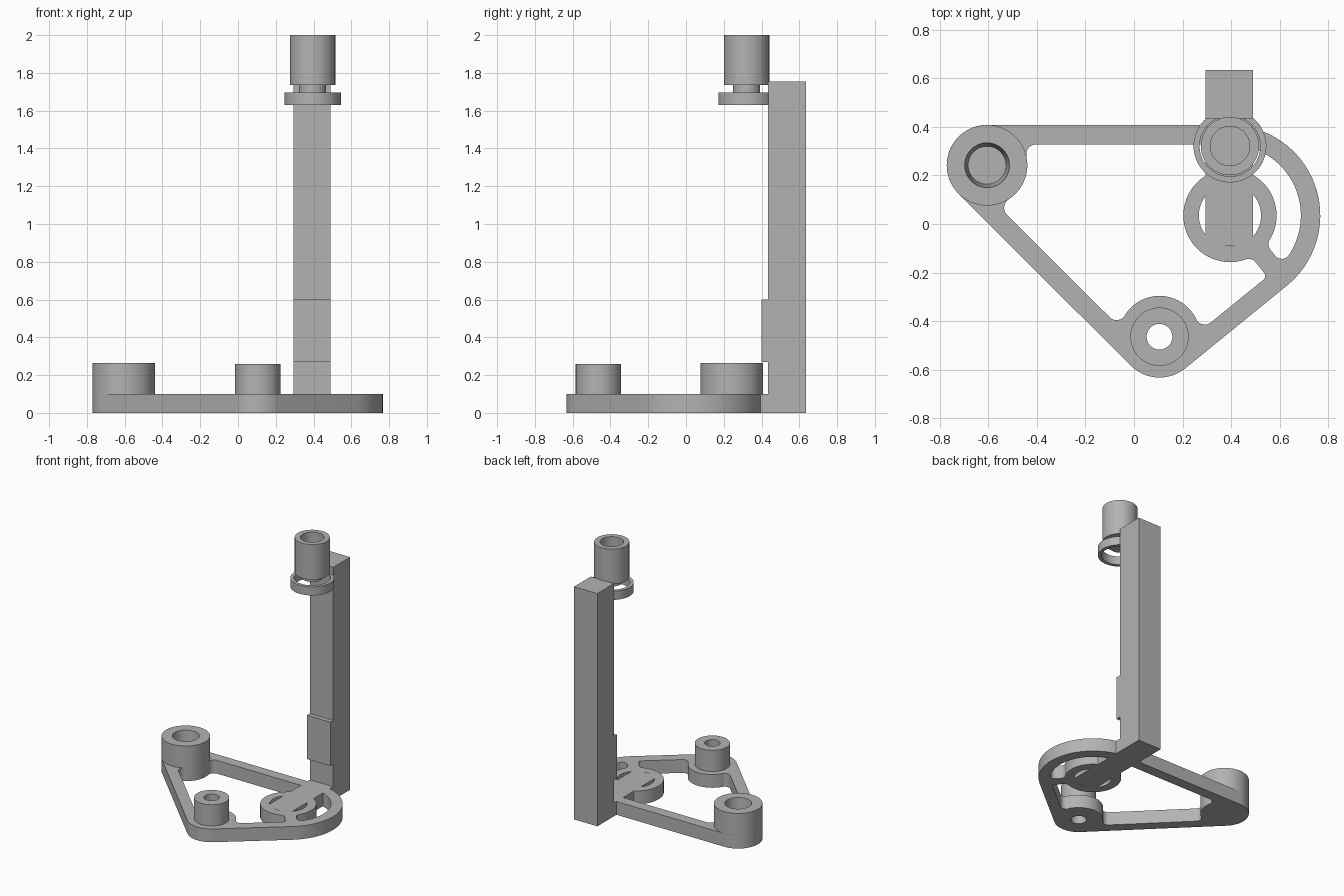
import bpy, bmesh, math
from mathutils import Vector, geometry

cube = bpy.data.objects.get("Cube")
if cube:
    bpy.data.objects.remove(cube, do_unlink=True)

grey = bpy.data.materials.new("plain_grey")
grey.use_nodes = True
COLOUR = (0.45, 0.45, 0.45, 1)
grey.diffuse_color = COLOUR
grey.node_tree.nodes["Principled BSDF"].inputs["Base Color"].default_value = COLOUR


def finish(name, bm):
    bmesh.ops.recalc_face_normals(bm, faces=bm.faces)
    mesh = bpy.data.meshes.new(name)
    bm.to_mesh(mesh)
    bm.free()
    mesh.materials.append(grey)
    ob = bpy.data.objects.new(name, mesh)
    bpy.context.collection.objects.link(ob)
    bpy.ops.object.select_all(action='DESELECT')
    ob.select_set(True)
    bpy.context.view_layer.objects.active = ob
    bpy.ops.object.shade_smooth_by_angle(angle=math.radians(30))
    return ob


def extrude(bm, offset):
    out = bmesh.ops.extrude_face_region(bm, geom=bm.faces[:])
    moved = [g for g in out["geom"] if isinstance(g, bmesh.types.BMVert)]
    bmesh.ops.translate(bm, verts=moved, vec=offset)


def lathe(name, centre, profile, segments=64):
    """Closed (radius, height) profile turned about a vertical axis."""
    bm = bmesh.new()
    rings = []
    for i in range(segments):
        a = math.tau * i / segments
        rings.append([bm.verts.new((centre.x + r * math.cos(a), centre.y + r * math.sin(a), z))
                      for r, z in profile])
    n = len(profile)
    for i in range(segments):
        p, q = rings[i], rings[(i + 1) % segments]
        for j in range(n):
            k = (j + 1) % n
            bm.faces.new((p[j], q[j], q[k], p[k]))
    bmesh.ops.remove_doubles(bm, verts=bm.verts, dist=1e-5)
    return finish(name, bm)


def arc(c, r, a0, a1, step=0.09):
    n = max(2, math.ceil(abs(a1 - a0) / step))
    return [c + r * Vector((math.cos(a0 + (a1 - a0) * i / n), math.sin(a0 + (a1 - a0) * i / n)))
            for i in range(n + 1)]


def disc(c, r):
    return arc(c, r, 0, math.tau)[:-1]


def angle(v):
    return math.atan2(v.y, v.x)


# Base layout: three round corners joined by tangent edges
A, B, C = Vector((-0.605, 0.242)), Vector((0.105, -0.464)), Vector((0.395, 0.035))
corners = [(A, 0.166), (B, 0.168), (C, 0.372)]
BAND, RING = 0.08, 0.192
edges = []
for i in range(3):
    (c0, r0), (c1, r1) = corners[i], corners[(i + 1) % 3]
    d = c1 - c0
    u = d.normalized()
    k = (r0 - r1) / d.length
    n = u * k + Vector((u.y, -u.x)) * math.sqrt(1 - k * k)
    edges.append((c0 + n * (r0 - BAND), Vector((-n.y, n.x)), n))


def outline(inset):
    pts = []
    for i, (c, r) in enumerate(corners):
        a0, a1 = angle(edges[i - 1][2]), angle(edges[i][2])
        pts += arc(c, r - inset, a0, a0 + (a1 - a0) % math.tau)
    return pts


def fillet(c, r, s, p, u, n, f, side):
    """Web between a circle and a line; s is -1 inside the circle, +1 outside."""
    dl = (p - c).dot(n)
    F = c + n * (dl + f) + u * side * math.sqrt((r + s * f) ** 2 - (dl + f) ** 2)
    corner = c + n * dl + u * side * math.sqrt(r * r - dl * dl)
    t1, t2 = c + (F - c).normalized() * r, F - n * f
    a0, a1 = angle(t1 - F), angle(t2 - F)
    a1 = a0 + (a1 - a0 + math.pi) % math.tau - math.pi
    web = arc(F, f, a0, a1, 0.15)
    return [F + (t1 - F) * 1.2] + web + [F + (t2 - F) * 1.2, F + (corner - F) * 1.15]


X0, X1 = 0.295, 0.49
POST_FRONT, POST_BACK = 0.435, 0.635
base_bar = [Vector((X0, -0.09)), Vector((X1, -0.09)),
            Vector((X1, POST_FRONT)), Vector((X0, POST_FRONT))]

# Strut from the slotted ring to the rim
sn = edges[1][2]
sv = Vector((-sn.y, sn.x))
strut = [C + sn * a + sv * b for a, b in
         ((0.16, -0.04), (0.33, -0.04), (0.33, 0.04), (0.16, 0.04))]

solids = [disc(A, 0.166), disc(B, 0.168), base_bar, strut]
for c, e, side in ((A, 0, 1), (B, 0, -1), (B, 1, 1), (A, 2, -1)):
    p, u, n = edges[e]
    solids.append(fillet(c, 0.167, 1, p, u, -n, 0.04, side))
for k in (-1, 1):
    p, n = C + sv * 0.04 * k, sv * k
    solids.append(fillet(C, RING, 1, p, sn, n, 0.035, 1))
rim = corners[2][1] - BAND
solids.append(fillet(C, rim, -1, C + sv * 0.04, sn, sv, 0.035, 1))
solids.append(fillet(C + sn * (rim - 20), 20, -1, C - sv * 0.04, sn, -sv, 0.02, 1))

# Plane regions: rim, opening, ring, ring hole, bore, then the solid pieces
regions = [outline(0), outline(BAND), disc(C, RING), disc(C, 0.128), disc(B, 0.053)] + solids
points, faces = [], []
for poly in regions:
    area = sum(a.cross(b) for a, b in zip(poly, poly[1:] + poly[:1]))
    if area < 0:
        poly = poly[::-1]
    faces.append(list(range(len(points), len(points) + len(poly))))
    points += poly
cdt = geometry.delaunay_2d_cdt(points, [], faces, 0, 1e-5)


def keep(ids):
    if 4 in ids:
        return False
    rim_part = 0 in ids and 1 not in ids
    ring_part = 2 in ids and 3 not in ids
    return rim_part or ring_part or any(i > 4 for i in ids)


bm = bmesh.new()
vs = [bm.verts.new((p.x, p.y, 0)) for p in cdt[0]]
for f, ids in zip(cdt[2], cdt[5]):
    if keep(ids):
        bm.faces.new([vs[i] for i in f])
bmesh.ops.delete(bm, geom=[v for v in bm.verts if not v.link_faces], context='VERTS')
extrude(bm, (0, 0, 0.1))
finish("base_frame", bm)

# Bosses on the base
lathe("large_boss", A, [(0.166, 0.1), (0.166, 0.265), (0.092, 0.265), (0.078, 0.1)])
lathe("small_boss", B, [(0.12, 0.1), (0.12, 0.26), (0.053, 0.26), (0.053, 0.1)])

# Upright post with a raised pad on its front
bm = bmesh.new()
side = [(POST_FRONT, 0), (POST_BACK, 0), (POST_BACK, 1.755), (POST_FRONT, 1.755),
        (POST_FRONT, 0.6), (0.4, 0.6), (0.4, 0.27), (POST_FRONT, 0.27)]
bm.faces.new([bm.verts.new((X0, y, z)) for y, z in side])
extrude(bm, (X1 - X0, 0, 0))
finish("upright_post", bm)

# Holder at the top of the post
T = Vector((0.395, 0.321))
lathe("top_socket", T, [(0, 1.735), (0.12, 1.735), (0.12, 2.0), (0.081, 2.0), (0.081, 1.8), (0, 1.8)])
lathe("socket_stub", T, [(0, 1.695), (0.072, 1.695), (0.072, 1.735), (0, 1.735)])
lathe("guide_ring", T, [(0.15, 1.63), (0.15, 1.695), (0.125, 1.695), (0.125, 1.63)])
